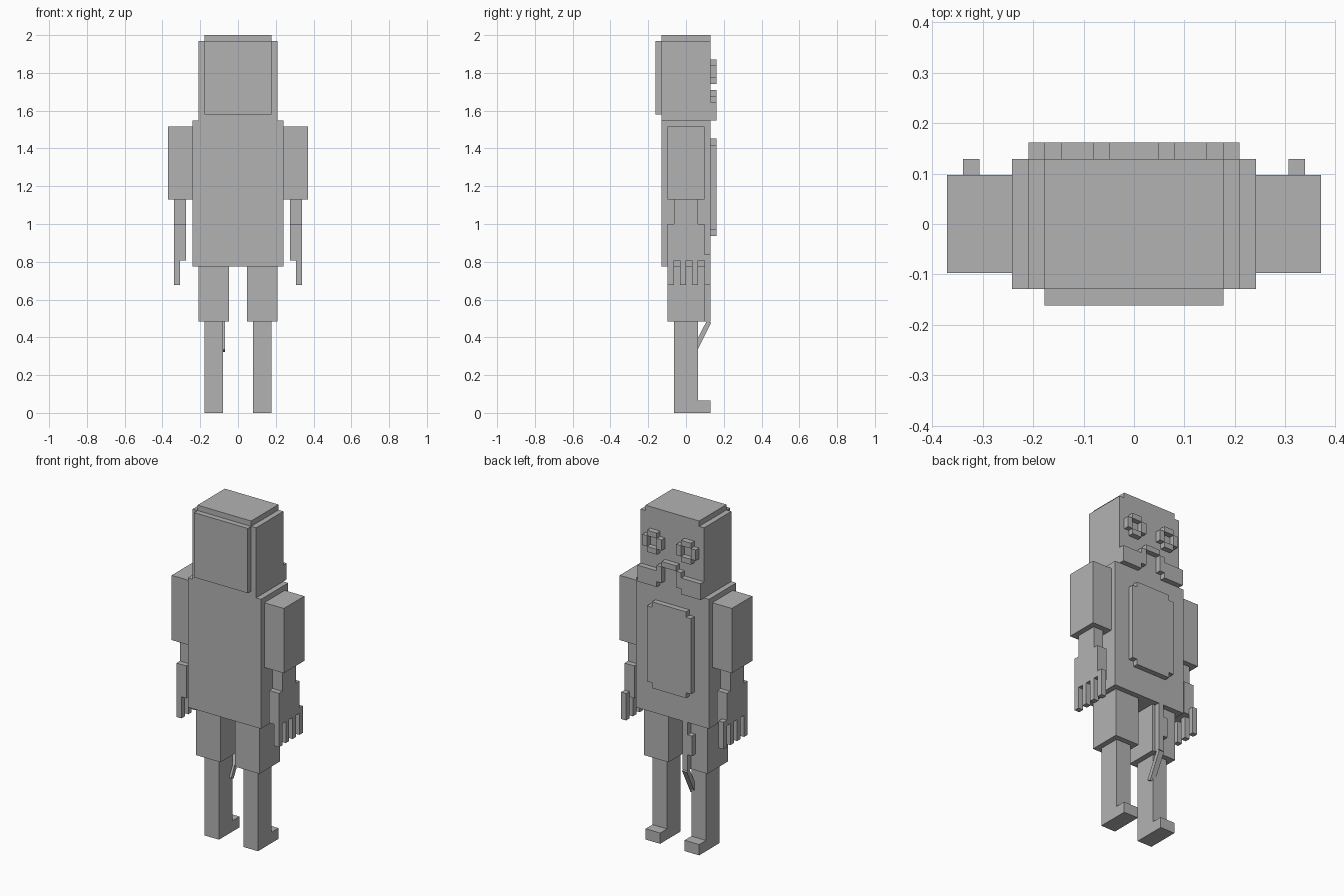
import bpy, bmesh
from math import radians
from mathutils import Matrix, Vector

U = 2 / 62  # one block

cube = bpy.data.objects.get("Cube")
if cube:
    bpy.data.objects.remove(cube, do_unlink=True)

grey = bpy.data.materials.new("plain grey")
grey.use_nodes = True
colour = (0.45, 0.45, 0.45, 1)
grey.diffuse_color = colour
grey.node_tree.nodes["Principled BSDF"].inputs["Base Color"].default_value = colour


def add_box(bm, x, y, z):
    """Add a box spanning the given ranges, in blocks."""
    lo, hi = Vector((x[0], y[0], z[0])) * U, Vector((x[1], y[1], z[1])) * U
    m = Matrix.Translation((lo + hi) / 2) @ Matrix.Diagonal((*(hi - lo), 1))
    return bmesh.ops.create_cube(bm, size=1, matrix=m)["verts"]


def part(name, *boxes, tilt=None):
    bm = bmesh.new()
    for b in boxes:
        add_box(bm, *b)
    if tilt:
        angle, pivot = tilt
        bmesh.ops.rotate(bm, verts=bm.verts, cent=Vector(pivot) * U,
                         matrix=Matrix.Rotation(angle, 3, 'X'))
    mesh = bpy.data.meshes.new(name)
    bm.to_mesh(mesh)
    bm.free()
    mesh.materials.append(grey)
    obj = bpy.data.objects.new(name, mesh)
    bpy.context.collection.objects.link(obj)
    return obj


def pair(name, *boxes):
    """Make a left part and its mirrored right twin."""
    part("left_" + name, *boxes)
    part("right_" + name, *[((-x[1], -x[0]), y, z) for x, y, z in boxes])


# Head and body
body_y = (-4, 4)
plate_y = (4, 5)
part("head", ((-6.5, 6.5), body_y, (48, 61)))
part("head_cap", ((-5.5, 5.5), body_y, (61, 62)))
part("head_back_plate", ((-5.5, 5.5), (-5, -4), (49, 61)))
part("torso", ((-7.5, 7.5), body_y, (24, 48)))

# Chest plate with stepped corners
part("chest_plate",
     ((-3.5, 3.5), plate_y, (29, 45)),
     ((-4.5, -3.5), plate_y, (30, 44)),
     ((3.5, 4.5), plate_y, (30, 44)))

# Face: ring eyes, arched mouth and jaw
pair("eye",
     ((2.5, 4.5), plate_y, (54, 55)),
     ((2.5, 4.5), plate_y, (57, 58)),
     ((1.5, 2.5), plate_y, (55, 57)),
     ((4.5, 5.5), plate_y, (55, 57)))
part("upper_lip", ((-1.5, 1.5), plate_y, (52, 53)))
pair("mouth_side", ((1.5, 2.5), plate_y, (49, 52)))
pair("jaw", ((2.5, 6.5), plate_y, (48, 51)))

# Arms, hands and fingers
pair("upper_arm", ((7.5, 11.5), (-3, 3), (35, 47)))
pair("forearm", ((8.5, 10.5), (-2, 2), (31, 35)))
pair("hand", ((8.5, 10.5), (-3, 3), (25, 31)))
for i, y in enumerate((-3, -1, 1)):
    pair(f"finger_{i + 1}", ((9.5, 10.5), (y, y + 1), (21, 25)))
pair("thumb", ((9.5, 10.5), (3, 4), (21, 26)))

# Legs and feet
pair("upper_leg", ((1.5, 6.5), (-3, 3), (15, 24)))
pair("lower_leg", ((2.5, 5.5), (-2, 2), (0, 15)))
pair("foot", ((2.5, 5.5), (2, 4), (0, 2)))

# Hanging strap with buckle and tilted end
part("strap", ((-3.1, -2.1), (3, 4), (15, 24)))
part("strap_buckle", ((-4, -2.1), (3, 4), (18, 21.7)))
part("strap_end", ((-3.1, -2.1), (3.4, 4.2), (9.6, 15)),
     tilt=(radians(-27), (0, 3.8, 15)))
